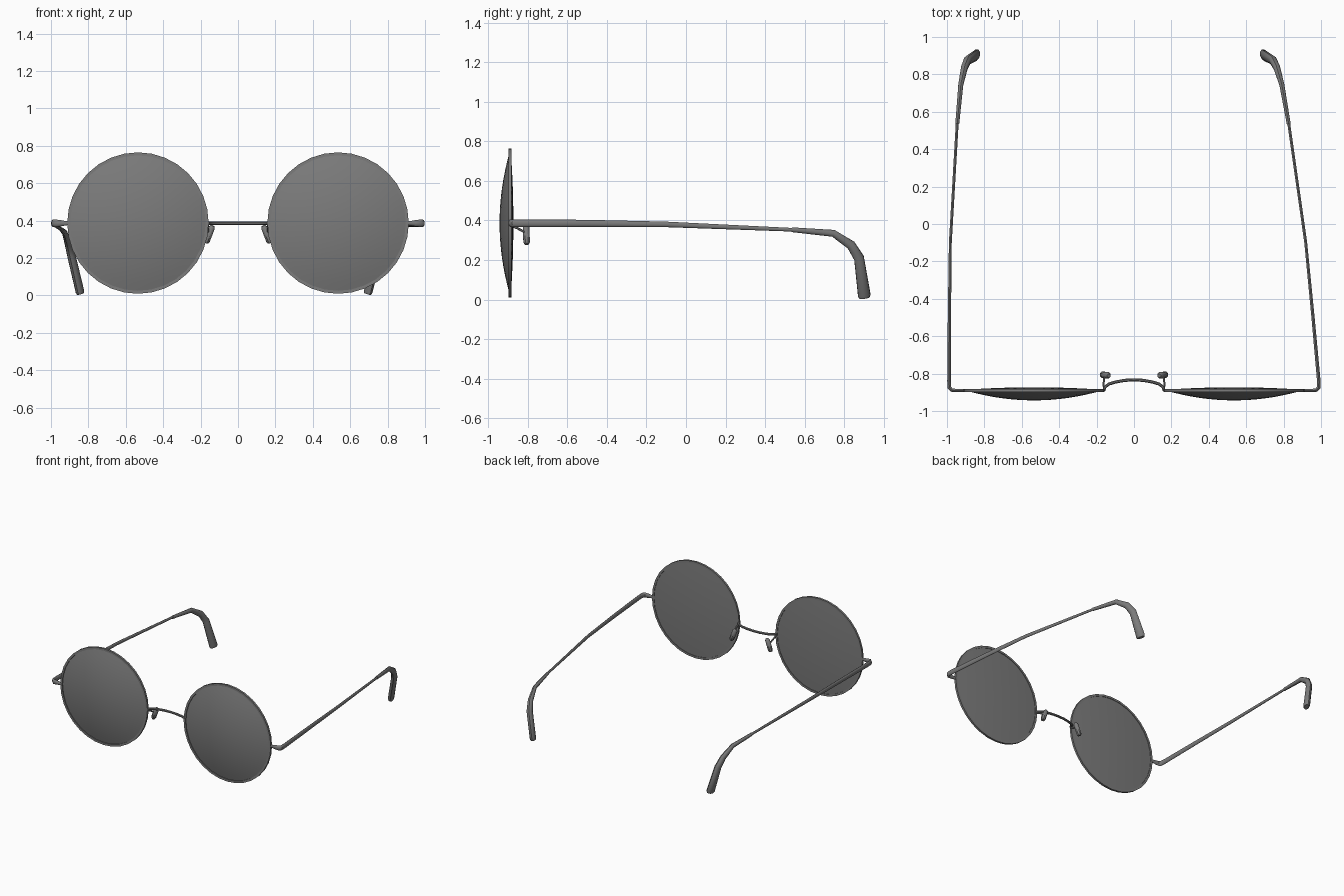
import bpy, bmesh, math
from mathutils import Vector

if "Cube" in bpy.data.objects:
    bpy.data.objects.remove(bpy.data.objects["Cube"], do_unlink=True)

grey = bpy.data.materials.new("metal grey")
grey.use_nodes = True
colour = (0.2, 0.2, 0.2, 1)
grey.diffuse_color = colour
grey.node_tree.nodes["Principled BSDF"].inputs["Base Color"].default_value = colour

RIM_X, RIM_Y, RIM_Z, RIM_R = 0.535, -0.89, 0.387, 0.378


def finish(bm, name, angle=40):
    bmesh.ops.recalc_face_normals(bm, faces=bm.faces)
    mesh = bpy.data.meshes.new(name)
    bm.to_mesh(mesh)
    bm.free()
    mesh.materials.append(grey)
    ob = bpy.data.objects.new(name, mesh)
    bpy.context.collection.objects.link(ob)
    bpy.ops.object.select_all(action='DESELECT')
    ob.select_set(True)
    bpy.context.view_layer.objects.active = ob
    bpy.ops.object.shade_smooth_by_angle(angle=math.radians(angle))
    return ob


def lathe(name, profile, cx, steps=32):
    """Spin (radius, y) points around the lens axis."""
    bm = bmesh.new()
    verts = [bm.verts.new((cx + r, RIM_Y + y, RIM_Z)) for r, y in profile]
    edges = [bm.edges.new(p) for p in zip(verts, verts[1:])]
    bmesh.ops.spin(bm, geom=verts + edges, cent=(cx, RIM_Y, RIM_Z), axis=(0, 1, 0),
                   angle=math.tau, steps=steps)
    bmesh.ops.remove_doubles(bm, verts=bm.verts, dist=0.0005)
    return finish(bm, name)


def sweep(name, path, sides=10, up=(0, 0, 1)):
    """Tube along ((x, y, z), half width, half height) stations."""
    bm = bmesh.new()
    pts = [Vector(p) for p, w, h in path]
    up = Vector(up)
    rings = []
    for i, (p, w, h) in enumerate(path):
        before = (pts[i] - pts[max(i - 1, 0)]).normalized()
        after = (pts[min(i + 1, len(pts) - 1)] - pts[i]).normalized()
        t = (before + after).normalized()
        up = (up - t * up.dot(t)).normalized()
        side = t.cross(up)
        angles = [math.tau * (k + 0.5) / sides for k in range(sides)]
        rings.append([bm.verts.new(pts[i] + side * w * math.cos(a) + up * h * math.sin(a))
                      for a in angles])
    for a, b in zip(rings, rings[1:]):
        for k in range(sides):
            n = (k + 1) % sides
            bm.faces.new((a[k], a[n], b[n], b[k]))
    bm.faces.new(rings[0])
    bm.faces.new(rings[-1])
    return finish(bm, name)


# Temple arm and ear tip stations for the right side
arm = [((-0.905, -0.89, 0.386), 0.008, 0.009), ((-0.95, -0.89, 0.386), 0.009, 0.017),
       ((-0.975, -0.888, 0.386), 0.010, 0.020), ((-0.987, -0.875, 0.386), 0.011, 0.020),
       ((-0.989, -0.84, 0.386), 0.010, 0.020), ((-0.987, -0.5, 0.385), 0.009, 0.018),
       ((-0.982, -0.1, 0.38), 0.008, 0.014), ((-0.944, 0.56, 0.352), 0.008, 0.009)]
tip = [((-0.945, 0.535, 0.353), 0.011, 0.012), ((-0.926, 0.745, 0.335), 0.014, 0.018),
       ((-0.907, 0.835, 0.275), 0.019, 0.024), ((-0.89, 0.875, 0.21), 0.022, 0.027),
       ((-0.845, 0.902, 0.02), 0.022, 0.034), ((-0.842, 0.903, 0.008), 0.018, 0.028)]


def folded_left(path):
    """Mirror the stations and lean them inward, as a part-folded arm."""
    return [((-x - 0.085 * max(y + 0.85, 0), y, z), w, h) for (x, y, z), w, h in path]


sweep("right_temple_arm", arm)
sweep("right_ear_tip", tip)
sweep("left_temple_arm", folded_left(arm))
sweep("left_ear_tip", folded_left(tip))

# Shallow dome profiles of the lens, front and back
N = 8
R = RIM_R - 0.012
front = [(R * k / N, -0.053 * (1 - (k / N) ** 2)) for k in range(N + 1)]
back = [(R * k / N, 0.004 + 0.013 * (1 - (k / N) ** 2)) for k in range(N, -1, -1)]
rim = [(RIM_R, -0.008), (RIM_R, 0.008), (RIM_R - 0.016, 0.008),
       (RIM_R - 0.016, -0.008), (RIM_R, -0.008)]

for side, s in (("right", -1), ("left", 1)):
    lathe(side + "_rim", rim, s * RIM_X)
    lathe(side + "_lens", front + back, s * RIM_X)
    # Nose pad and the small wire that holds it
    sweep(side + "_pad_wire", [((s * 0.16, -0.888, 0.375), 0.006, 0.006),
                               ((s * 0.163, -0.855, 0.362), 0.006, 0.006),
                               ((s * 0.158, -0.815, 0.34), 0.006, 0.006)], 6)
    sweep(side + "_nose_pad", [((s * 0.135, -0.811, 0.373), 0.010, 0.010),
                               ((s * 0.140, -0.809, 0.362), 0.018, 0.018),
                               ((s * 0.167, -0.806, 0.292), 0.018, 0.018),
                               ((s * 0.171, -0.805, 0.280), 0.012, 0.012)], 8, (0, 1, 0))

# Curved bridge, arched back between the rims
half = [(0.162, -0.892), (0.155, -0.872), (0.135, -0.856), (0.10, -0.845), (0.05, -0.836)]
curve = [(-x, y) for x, y in half] + [(0, -0.833)] + half[::-1]
sweep("bridge", [((x, y, 0.386), 0.009, 0.009) for x, y in curve], 8)
